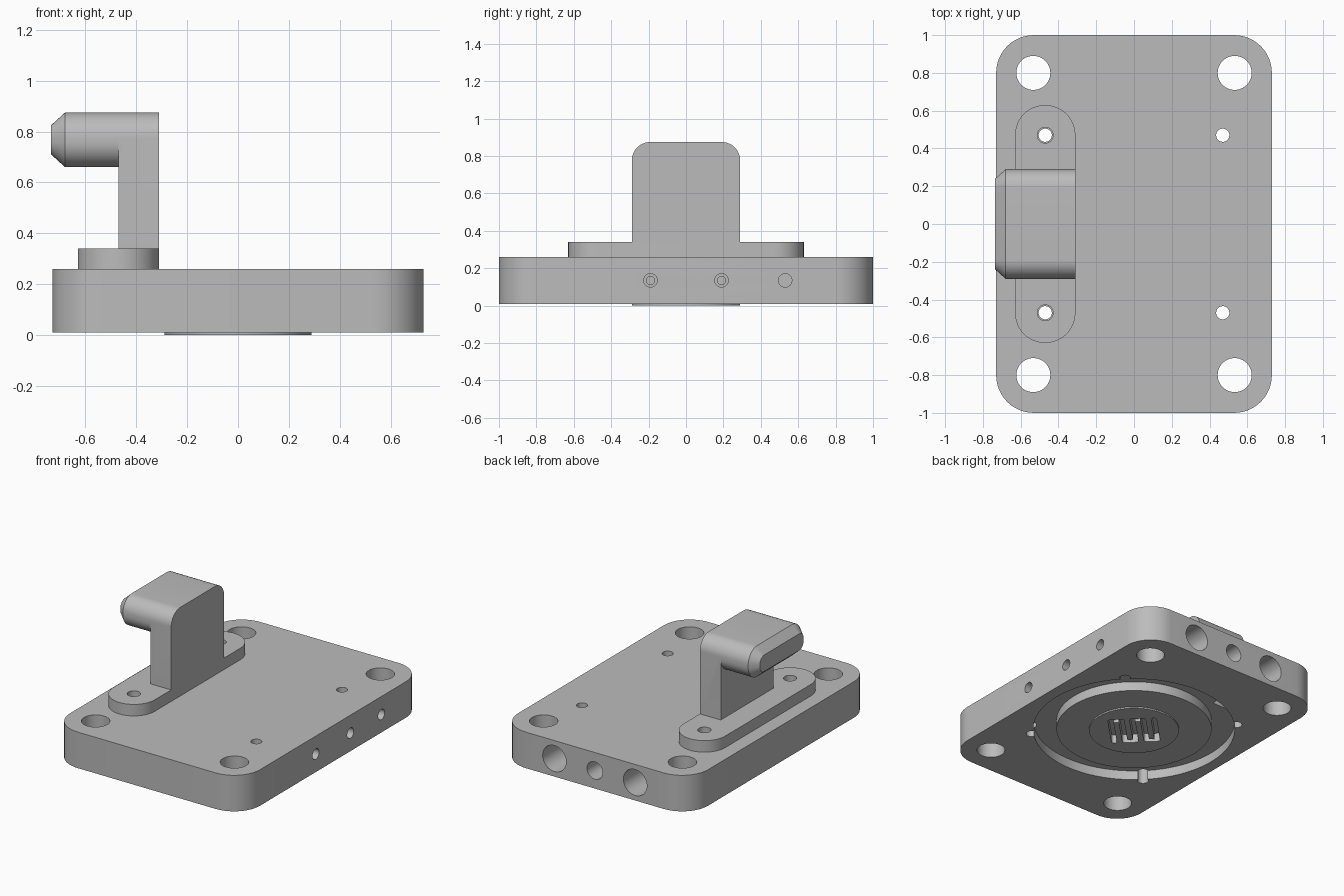
import bpy, bmesh, math
from mathutils import Matrix, Vector

if "Cube" in bpy.data.objects:
    bpy.data.objects.remove(bpy.data.objects["Cube"], do_unlink=True)

metal = bpy.data.materials.new("machined_grey")
metal.use_nodes = True
GREY = (0.5, 0.5, 0.5, 1)
metal.diffuse_color = GREY
metal.node_tree.nodes["Principled BSDF"].inputs["Base Color"].default_value = GREY


def add_object(name, bm):
    bmesh.ops.remove_doubles(bm, verts=bm.verts, dist=1e-5)
    bmesh.ops.recalc_face_normals(bm, faces=bm.faces)
    mesh = bpy.data.meshes.new(name)
    bm.to_mesh(mesh)
    bm.free()
    mesh.materials.append(metal)
    obj = bpy.data.objects.new(name, mesh)
    bpy.context.collection.objects.link(obj)
    return obj


def outline(w, h, radii, seg=12):
    """Rounded rectangle; radii run counter-clockwise from the top right."""
    pts = []
    for k, (sx, sy) in enumerate(((1, 1), (-1, 1), (-1, -1), (1, -1))):
        r = radii[k]
        steps = seg if r else 0
        for i in range(steps + 1):
            a = math.pi / 2 * (k + i / max(steps, 1))
            pts.append((sx * (w / 2 - r) + r * math.cos(a),
                        sy * (h / 2 - r) + r * math.sin(a)))
    return pts


def loft(name, rings):
    bm = bmesh.new()
    loops = [[bm.verts.new(p) for p in ring] for ring in rings]
    n = len(loops[0])
    for a, b in zip(loops, loops[1:]):
        for i in range(n):
            j = (i + 1) % n
            bm.faces.new((a[i], a[j], b[j], b[i]))
    bm.faces.new(loops[0])
    bm.faces.new(loops[-1])
    return add_object(name, bm)


def slab(name, w, h, r, z0, z1, center=(0, 0), turn=0):
    """Vertical prism with rounded corners."""
    rot = Matrix.Rotation(turn, 3, "Z")
    flat = [rot @ Vector((x + center[0], y + center[1], 0))
            for x, y in outline(w, h, [r] * 4)]
    return loft(name, [[p + Vector((0, 0, z)) for p in flat] for z in (z0, z1)])


def cylinder(name, start, end, r, r_end=None, seg=48):
    a, b = Vector(start), Vector(end)
    bm = bmesh.new()
    place = Matrix.Translation((a + b) / 2) @ (b - a).to_track_quat("Z", "Y").to_matrix().to_4x4()
    bmesh.ops.create_cone(bm, cap_ends=True, segments=seg, radius1=r,
                          radius2=r if r_end is None else r_end,
                          depth=(b - a).length, matrix=place)
    return add_object(name, bm)


def boolean(target, tool, operation="DIFFERENCE"):
    mod = target.modifiers.new("cut", "BOOLEAN")
    mod.operation, mod.solver, mod.object = operation, "EXACT", tool
    graph = bpy.context.evaluated_depsgraph_get()
    mesh = bpy.data.meshes.new_from_object(target.evaluated_get(graph))
    target.modifiers.clear()
    target.data = mesh
    bpy.data.objects.remove(tool, do_unlink=True)


# Base plate with an underside ring groove and a raised centre disc
base = slab("base_plate", 1.46, 2.0, 0.2, 0.01, 0.26)
boolean(base, cylinder("groove", (0, 0, -0.1), (0, 0, 0.075), 0.65, seg=96))
boolean(base, cylinder("groove_core", (0, 0, 0.01), (0, 0, 0.1), 0.5, seg=96), "UNION")
boolean(base, cylinder("centre_disc", (0, 0, 0), (0, 0, 0.05), 0.29, seg=64), "UNION")

# Corner mounting holes and small screw holes
for sx in (-1, 1):
    for sy in (-1, 1):
        for x, y, r in ((0.533, 0.8, 0.09), (0.47, 0.47, 0.035)):
            boolean(base, cylinder("hole", (sx * x, sy * y, -0.1), (sx * x, sy * y, 0.4), r))

# Ports drilled into the back edge
for x, r, inner in ((-0.31, 0.09, 0.5), (0, 0.06, 0.4), (0.31, 0.09, 0.5)):
    boolean(base, cylinder("port", (x, 1.1, 0.135), (x, inner, 0.135), r))

# Ports drilled into the +x edge, two of them stepped
for y, stepped in ((-0.19, True), (0.19, True), (0.53, False)):
    boolean(base, cylinder("side_port", (0.8, y, 0.135), (0.5, y, 0.135), 0.036))
    if stepped:
        boolean(base, cylinder("side_bore", (0.55, y, 0.135), (0.15, y, 0.135), 0.022))

# Winding channel in the centre disc
LEGS, PITCH, LENGTH, WIDTH = 5, 0.07, 0.3, 0.034
for i in range(LEGS):
    x = (i - (LEGS - 1) / 2) * PITCH
    boolean(base, slab("leg", WIDTH, LENGTH, WIDTH / 2, -0.1, 0.06, (x, 0), -math.pi / 4))
    if i < LEGS - 1:
        y = (LENGTH - WIDTH) / 2 * (1 if i % 2 else -1)
        boolean(base, slab("bend", PITCH + WIDTH, WIDTH, WIDTH / 2, -0.1, 0.06,
                           (x + PITCH / 2, y), -math.pi / 4))

# Clamp foot with countersunk-style screw holes
foot = slab("clamp_foot", 0.32, 1.26, 0.16, 0.26, 0.34, (-0.47, 0))
for y in (-0.47, 0.47):
    boolean(foot, cylinder("foot_hole", (-0.47, y, 0.2), (-0.47, y, 0.4), 0.042))

# Upright with rounded top corners
R = 0.1
profile = outline(0.58, 0.535, (R, R, 0, 0))
upright = loft("clamp_upright", [[(x, y, z + 0.6075) for y, z in profile]
                                 for x in (-0.31, -0.47)])

# Overhanging finger with a chamfered tip
rings = []
for x, inset in ((-0.46, 0), (-0.68, 0), (-0.735, 0.05)):
    ring = outline(0.58 - 2 * inset, 0.215 - 2 * inset, [R - inset] * 4)
    rings.append([(x, y, z + 0.7675) for y, z in ring])
boolean(upright, loft("clamp_finger", rings), "UNION")

for obj in (base, foot, upright):
    bpy.ops.object.select_all(action="DESELECT")
    obj.select_set(True)
    bpy.context.view_layer.objects.active = obj
    bpy.ops.object.shade_smooth_by_angle(angle=math.radians(30))
